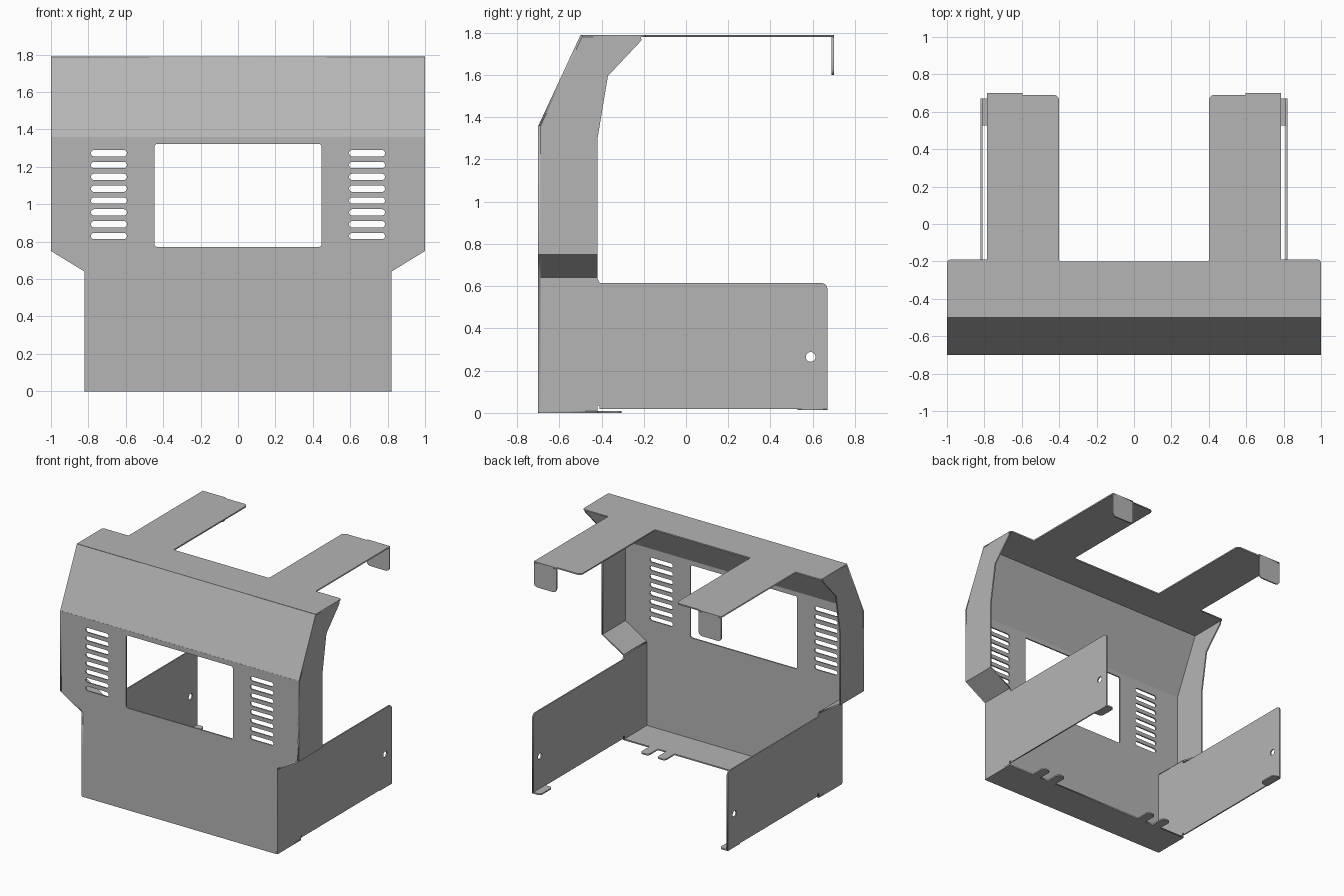
import bpy, math
from mathutils import Vector, Matrix

if "Cube" in bpy.data.objects:
    bpy.data.objects.remove(bpy.data.objects["Cube"])

T = 0.01          # sheet thickness
H = T / 2

steel = bpy.data.materials.new("grey sheet metal")
steel.diffuse_color = (0.46, 0.46, 0.46, 1)
steel.use_nodes = True
steel.node_tree.nodes["Principled BSDF"].inputs["Base Color"].default_value = steel.diffuse_color


def rounded(points, segs=5):
    """Closed outline from (u, v[, radius]) corners with rounded corners."""
    out = []
    for i, p in enumerate(points):
        c = Vector(p[:2])
        r = p[2] if len(p) > 2 else 0
        if not r:
            out.append(c)
            continue
        a = (Vector(points[i - 1][:2]) - c).normalized()
        b = (Vector(points[(i + 1) % len(points)][:2]) - c).normalized()
        half = a.angle(b) / 2
        mid = c + (a + b).normalized() * (r / math.sin(half))
        start = c + a * (r / math.tan(half)) - mid
        end = c + b * (r / math.tan(half)) - mid
        sweep = start.angle_signed(end)      # clockwise positive
        for k in range(segs + 1):
            out.append(mid + Matrix.Rotation(-sweep * k / segs, 2) @ start)
    return out


def rect(u0, u1, v0, v1, r=0):
    return [(u0, v0, r), (u1, v0, r), (u1, v1, r), (u0, v1, r)]


def mirrored(right):
    """Complete a left/right symmetric outline from its right half."""
    return right + [(-p[0],) + tuple(p[1:]) for p in reversed(right)]


def plate(name, outline, origin, u, v, holes=()):
    """Flat sheet with holes, laid in the plane spanned by u and v."""
    cu = bpy.data.curves.new(name, 'CURVE')
    cu.dimensions, cu.fill_mode, cu.extrude = '2D', 'BOTH', H
    for loop in [outline, *holes]:
        pts = rounded(loop)
        sp = cu.splines.new('POLY')
        sp.points.add(len(pts) - 1)
        for q, p in zip(sp.points, pts):
            q.co = (p.x, p.y, 0, 1)
        sp.use_cyclic_u = True
    tmp = bpy.data.objects.new(name, cu)
    bpy.context.collection.objects.link(tmp)
    me = bpy.data.meshes.new_from_object(
        tmp.evaluated_get(bpy.context.evaluated_depsgraph_get()))
    bpy.data.objects.remove(tmp)
    u, v = Vector(u).normalized(), Vector(v).normalized()
    m = Matrix((u, v, u.cross(v))).transposed().to_4x4()
    m.translation = origin
    me.transform(m)
    me.materials.clear()
    me.materials.append(steel)
    ob = bpy.data.objects.new(name, me)
    bpy.context.collection.objects.link(ob)
    return ob


X, Y, Z = (1, 0, 0), (0, 1, 0), (0, 0, 1)

# front panel with window and vent slots
front = mirrored([(0.82, 0, 0.01), (0.82, 0.64), (1.0, 0.75, 0.01), (1.0, 1.36)])
holes = [rect(-0.447, 0.447, 0.772, 1.322, 0.015)]
for s in (-1, 1):
    for i in range(8):
        z = 0.83 + i * 0.0633
        holes.append(rect(s * 0.69 - 0.096, s * 0.69 + 0.096, z - 0.017, z + 0.017, 0.0165))
plate("front_panel", front, (0, -0.70 + H, 0), X, Z, holes)

# sloped hood above the front panel
slope = Vector((0, 0.20, 0.43))
plate("sloped_hood", rect(-1, 1, 0, slope.length), (0, -0.70 + H, 1.357), X, slope)

# top sheet with two rearward arms
top = mirrored([(1.0, -0.50), (1.0, -0.19, 0.02), (0.785, -0.19), (0.785, 0.70),
                (0.595, 0.70), (0.595, 0.69), (0.40, 0.69, 0.03), (0.40, -0.20, 0.008)])
plate("top_sheet", top, (0, 0, 1.79 - H), X, Y)

# bottom flange with paired locating fingers
bottom = [(0.82, -0.70, 0.01), (0.82, -0.42)]
for a, b in ((0.53, 0.60), (0.39, 0.46)):
    bottom += [(b, -0.42), (b, -0.305, 0.025), (a, -0.305, 0.025), (a, -0.42)]
plate("bottom_flange", mirrored(bottom), (0, 0, H), X, Y)

upper = [(-0.70, 0.75), (-0.42, 0.75), (-0.42, 1.295), (-0.37, 1.595),
         (-0.21, 1.765, 0.01), (-0.215, 1.782), (-0.50, 1.782), (-0.70, 1.357)]
lower = [(-0.70, 0.005), (-0.42, 0.005), (-0.42, 0.035), (-0.41, 0.035), (-0.41, 0.018),
         (0.67, 0.018), (0.67, 0.615, 0.03), (-0.41, 0.615, 0.01),
         (-0.42, 0.64), (-0.70, 0.64)]
bolt = [(0.59 + 0.023 * math.cos(k * math.pi / 12), 0.265 + 0.023 * math.sin(k * math.pi / 12))
        for k in range(24)]

for s, side in ((-1, "left"), (1, "right")):
    # side cheek, angled shoulder and lower side wall
    plate(side + "_upper_cheek", upper, (s * (1 - H), 0, 0), Y, Z)
    plate(side + "_shoulder", rect(0, 0.211, -0.70, -0.42),
          (s * 0.8174, 0, 0.6443), (s * 0.18, 0, 0.11), Y)
    plate(side + "_lower_wall", lower, (s * (0.82 - H), 0, 0), Y, Z, [bolt])
    # foot tab bent inward under the rear of the wall
    plate(side + "_foot_tab",
          [(s * 0.82, 0.527), (s * 0.75, 0.527, 0.025), (s * 0.75, 0.67, 0.025), (s * 0.82, 0.67)],
          (0, 0, 0.018), X, Y)
    # flap hanging from the end of the arm
    x0, x1 = sorted((s * 0.595, s * 0.785))
    plate(side + "_arm_flap",
          [(x0, 1.60, 0.03), (x1, 1.60, 0.03), (x1, 1.785), (x0, 1.785)],
          (0, 0.70 - H, 0), X, Z)
